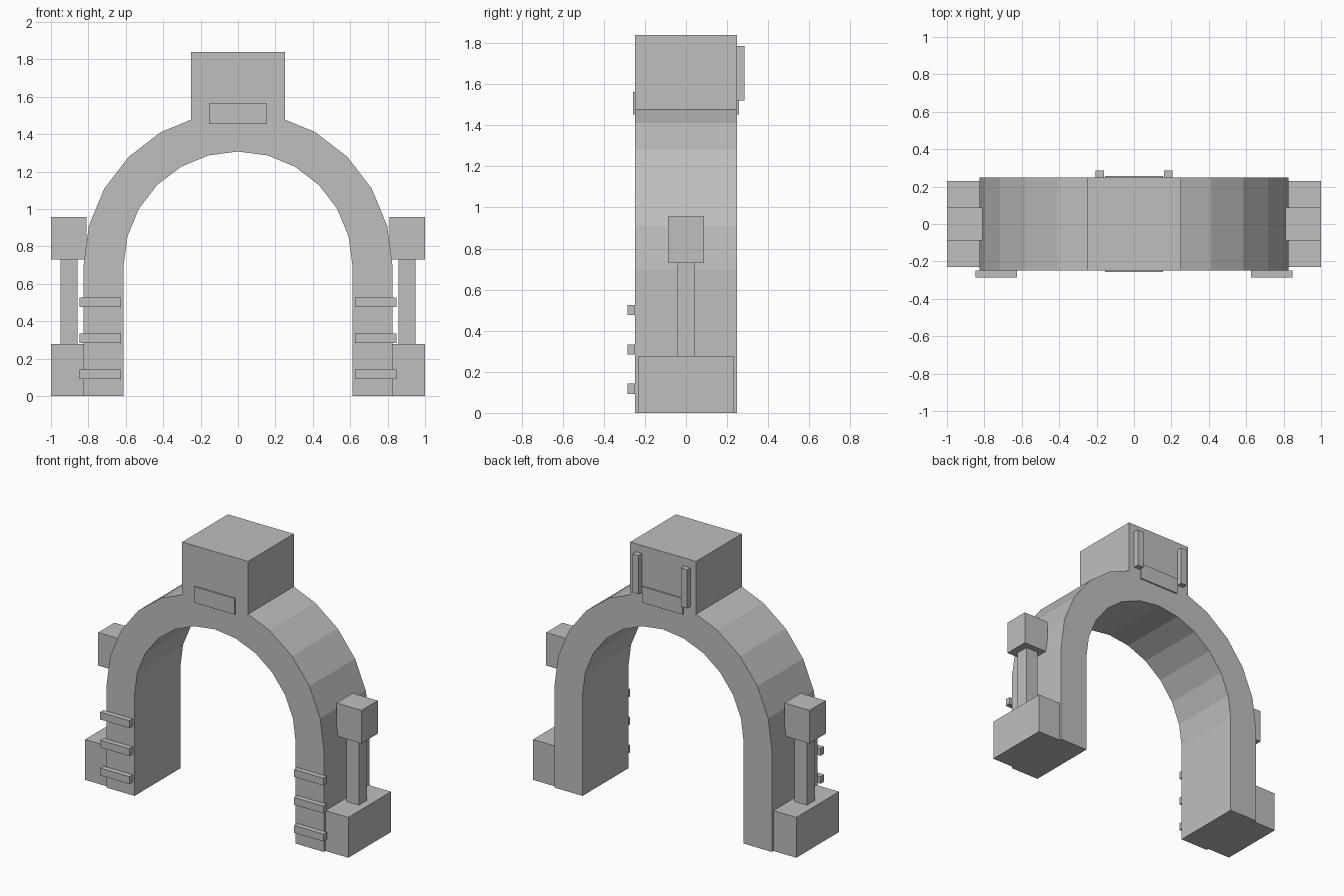
import bpy, bmesh, math

default = bpy.data.objects.get("Cube")
if default:
    bpy.data.objects.remove(default, do_unlink=True)

grey = bpy.data.materials.new("plain_grey")
grey.use_nodes = True
COLOUR = (0.52, 0.52, 0.52, 1)
grey.diffuse_color = COLOUR
grey.node_tree.nodes["Principled BSDF"].inputs["Base Color"].default_value = COLOUR

DEPTH = 0.248      # half depth of the arch
SPRING = 0.695     # height where the curve starts
OUTER, INNER = 0.826, 0.612
STEPS = 12


def finish(name, bm):
    bmesh.ops.recalc_face_normals(bm, faces=bm.faces)
    mesh = bpy.data.meshes.new(name)
    bm.to_mesh(mesh)
    bm.free()
    mesh.materials.append(grey)
    obj = bpy.data.objects.new(name, mesh)
    bpy.context.collection.objects.link(obj)
    return obj


def box(name, xs, ys, zs):
    bm = bmesh.new()
    bmesh.ops.create_cube(bm, size=1)
    for v in bm.verts:
        for axis, (low, high) in enumerate((xs, ys, zs)):
            v.co[axis] = low if v.co[axis] < 0 else high
    return finish(name, bm)


def pair(name, xs, ys, zs):
    """Matching boxes on the left (+x) and right (-x)."""
    box("left_" + name, xs, ys, zs)
    box("right_" + name, (-xs[1], -xs[0]), ys, zs)


def extrude_profile(name, points):
    """Extrude an x-z outline through the depth of the arch."""
    bm = bmesh.new()
    face = bm.faces.new([bm.verts.new((x, -DEPTH, z)) for x, z in points])
    new = bmesh.ops.extrude_face_region(bm, geom=[face])["geom"]
    bmesh.ops.translate(bm, vec=(0, 2 * DEPTH, 0),
                        verts=[g for g in new if isinstance(g, bmesh.types.BMVert)])
    return finish(name, bm)


def arc(radius):
    angles = [math.pi * i / STEPS for i in range(STEPS + 1)]
    return [(radius * math.cos(a), SPRING + radius * math.sin(a)) for a in angles]


# Arch with straight legs
outer, inner = arc(OUTER), arc(INNER)
extrude_profile("arch", [(OUTER, 0)] + outer + [(-OUTER, 0), (-INNER, 0)]
                + inner[::-1] + [(INNER, 0)])

# Block seated on the crown, following the curve underneath
W, TOP, SEAT = 0.25, 1.84, 1.478
crown = [p for p in outer if abs(p[0]) < W]
extrude_profile("crown_block", [(-W, SEAT), (-W, TOP), (W, TOP), (W, SEAT)] + crown)

# Thin plates and upright bars on the crown block
box("front_plate", (-0.155, 0.155), (-0.257, -DEPTH), (1.453, 1.563))
box("back_plate", (-0.155, 0.155), (DEPTH, 0.257), (1.453, 1.563))
pair("back_bar", (0.16, 0.207), (DEPTH, 0.285), (1.52, 1.785))

# Rungs on the front of each leg
for i, z in enumerate((0.117, 0.309, 0.501)):
    pair(f"rung_{i + 1}", (0.625, 0.848), (-0.285, -DEPTH), (z - 0.025, z + 0.025))

# Side pillars: foot, post and cap
pair("foot", (OUTER, 1.0), (-0.231, 0.231), (0, 0.277))
pair("post", (0.857, 0.95), (-0.045, 0.045), (0.277, 0.73))
pair("cap", (0.809, 1.0), (-0.088, 0.088), (0.73, 0.957))
